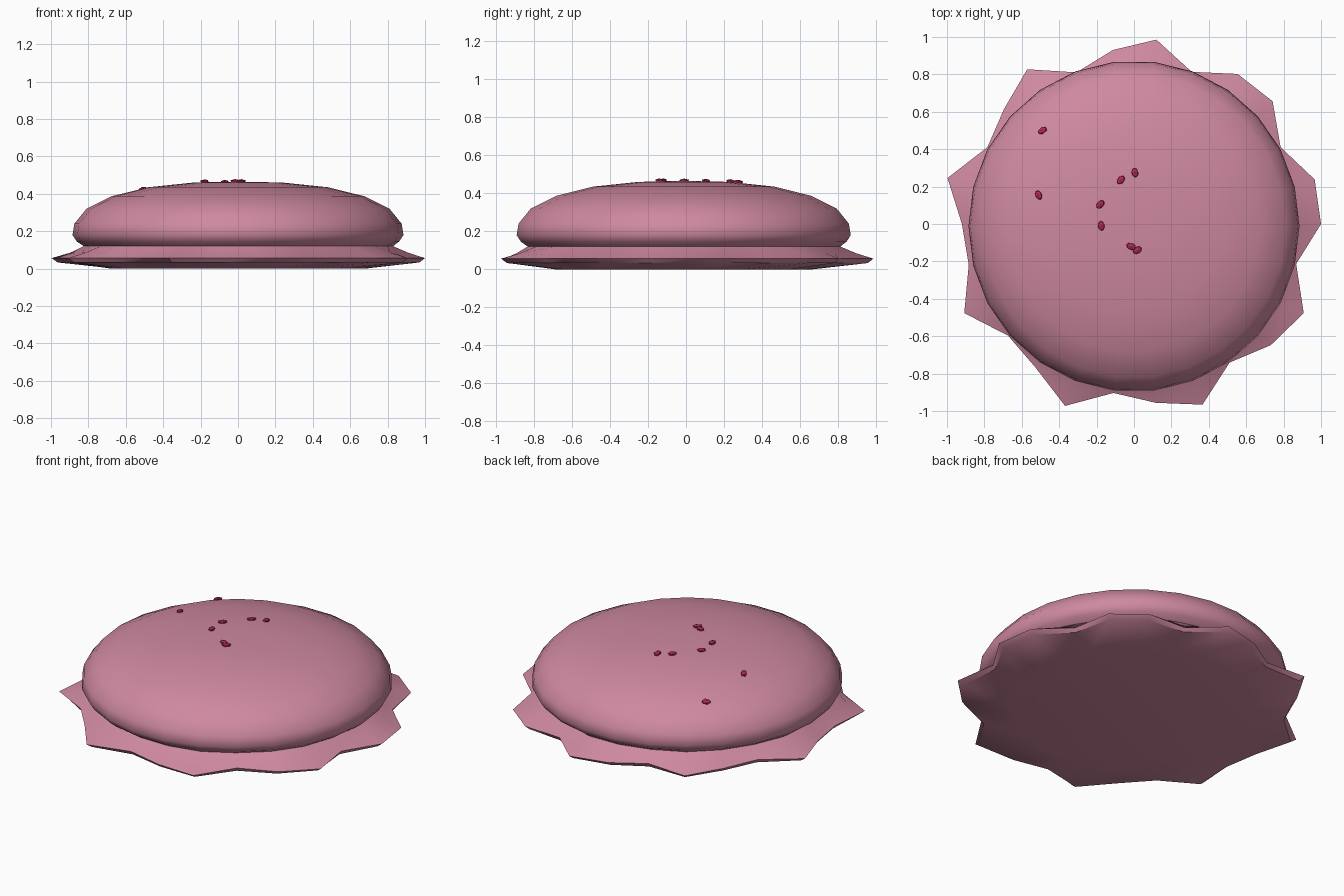
import bpy, bmesh, math
from mathutils import Vector

cube = bpy.data.objects.get("Cube")
if cube:
    bpy.data.objects.remove(cube, do_unlink=True)


def material(name, rgb):
    mat = bpy.data.materials.new(name)
    mat.use_nodes = True
    mat.diffuse_color = (*rgb, 1)
    bsdf = mat.node_tree.nodes["Principled BSDF"]
    bsdf.inputs["Base Color"].default_value = (*rgb, 1)
    bsdf.inputs["Roughness"].default_value = 0.8
    return mat


PINK = material("pink biscuit", (0.62, 0.25, 0.35))
CRIMSON = material("crimson crumb", (0.42, 0.02, 0.09))
SEGMENTS = 26
CENTRE_Y = -0.012

# Radius of the ragged rim at each segment, counter-clockwise from +x
RIM = [1.0, .995, .885, .99, .975, .87, .993, .937, .867, 1.005, .928, .885, 1.027,
       .92, .91, 1.025, .9, .93, 1.04, .91, .963, 1.033, .9, .977, 1.025, .893]


def loft(name, rings, cap_first=False, cap_last=False, angle=40):
    """Join rings of (z, radius, rim weight); the weight blends to the ragged rim."""
    bm = bmesh.new()
    loops = []
    for z, radius, weight in rings:
        loop = []
        for i, rim in enumerate(RIM):
            a = math.tau * i / SEGMENTS
            r = radius * (1 - weight) + rim * weight
            loop.append(bm.verts.new((r * math.cos(a),
                                      r * math.sin(a) + CENTRE_Y * (1 - weight), z)))
        loops.append(loop)
    for low, high in zip(loops, loops[1:]):
        for i in range(SEGMENTS):
            j = (i + 1) % SEGMENTS
            bm.faces.new((low[i], low[j], high[j], high[i]))
    if cap_first:
        bm.faces.new(reversed(loops[0]))
    if cap_last:
        bm.faces.new(loops[-1])
    return finish(name, bm, PINK, angle)


def finish(name, bm, mat, angle):
    mesh = bpy.data.meshes.new(name)
    bm.to_mesh(mesh)
    bm.free()
    mesh.materials.append(mat)
    obj = bpy.data.objects.new(name, mesh)
    bpy.context.collection.objects.link(obj)
    bpy.ops.object.select_all(action='DESELECT')
    obj.select_set(True)
    bpy.context.view_layer.objects.active = obj
    if angle:
        bpy.ops.object.shade_smooth_by_angle(angle=math.radians(angle))
    return obj


# Ragged foot: shallow underside, pointed rim, slope up to the neck
loft("ruffled_foot", [(0.0, 0.68, 0), (0.033, 0.80, 0.85), (0.056, 0, 1),
                      (0.085, 0.82, 0.5), (0.12, 0.82, 0.05)], cap_first=True)

# Smooth domed shell
DOME = [(0.12, 0.82), (0.145, 0.862), (0.18, 0.885), (0.24, 0.875), (0.32, 0.81),
        (0.387, 0.675), (0.435, 0.48), (0.46, 0.24), (0.464, 0.06)]
loft("domed_shell", [(z, r, 0.05 if z == 0.12 else 0) for z, r in DOME],
     cap_last=True, angle=60)


def dome_height(r):
    for (z0, r0), (z1, r1) in zip(DOME[3:], DOME[4:]):
        if r1 <= r <= r0:
            return z0 + (z1 - z0) * (r0 - r) / (r0 - r1)
    return DOME[-1][0]


# Scattered crumbs: x, y, turn in degrees
CRUMBS = [(-.49, .5, 30), (-.51, .155, 120), (-.18, .105, 45), (-.175, -.01, 100),
          (-.07, .235, 50), (.005, .275, 100), (-.015, -.12, 160), (.018, -.14, 35)]
for n, (x, y, turn) in enumerate(CRUMBS, 1):
    bm = bmesh.new()
    bmesh.ops.create_icosphere(bm, subdivisions=1, radius=1)
    bmesh.ops.scale(bm, vec=(0.029, 0.02, 0.011), verts=bm.verts)
    crumb = finish(f"crumb_{n}", bm, CRIMSON, 0)
    r = math.hypot(x, y - CENTRE_Y)
    slope = (dome_height(r - 0.03) - dome_height(r + 0.03)) / 0.06
    normal = Vector((x / r * slope, (y - CENTRE_Y) / r * slope, 1)).normalized()
    tilt = Vector((0, 0, 1)).rotation_difference(normal).to_matrix()
    spin = Vector((1, 0, 0)).rotation_difference(
        Vector((math.cos(math.radians(turn)), math.sin(math.radians(turn)), 0))).to_matrix()
    crumb.matrix_world = (tilt @ spin).to_4x4()
    crumb.location = (x, y, dome_height(r) + 0.005)
